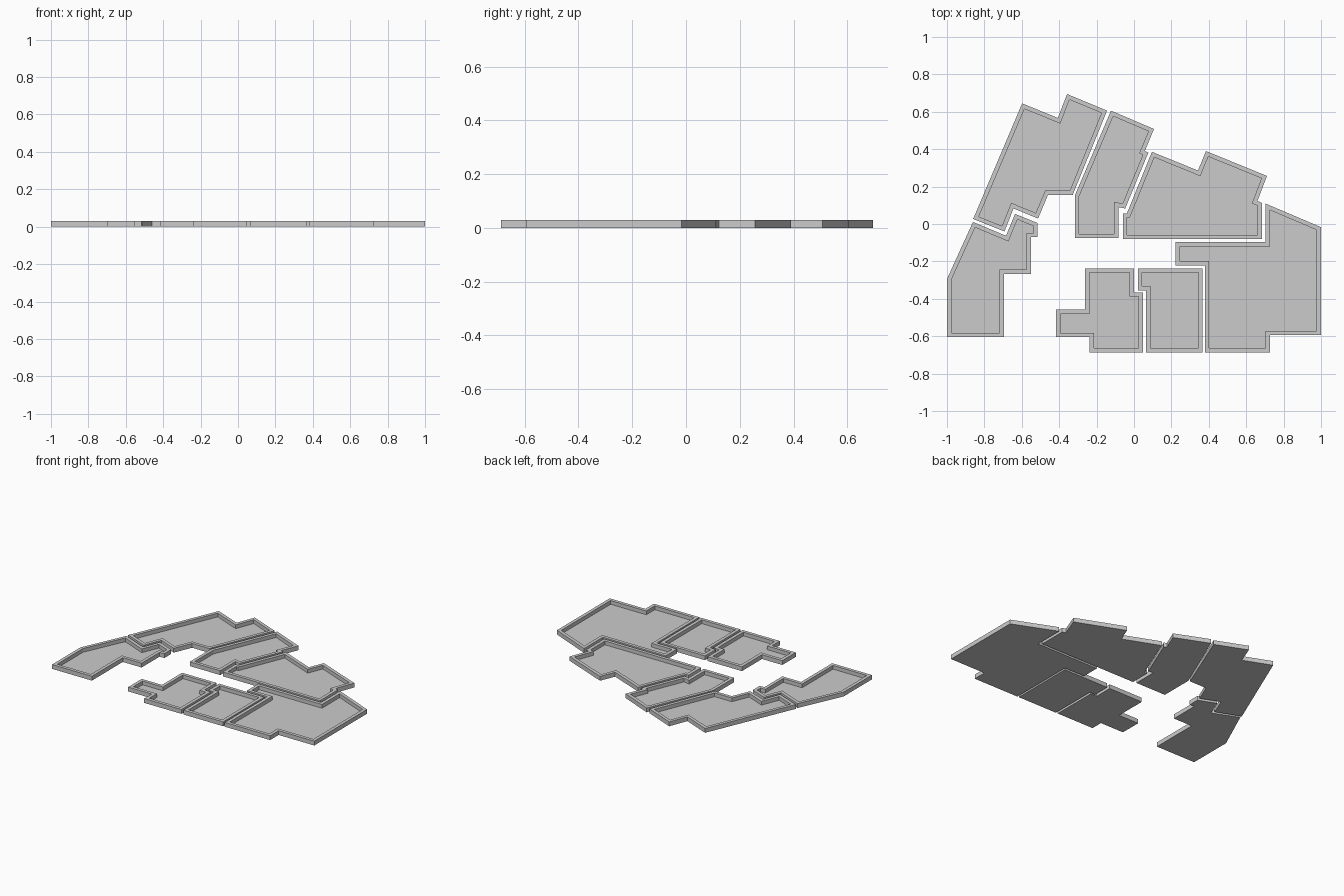
import bpy
import bmesh
from mathutils import Vector

WALL_H = 0.03     # total tray height
FLOOR_H = 0.004   # floor slab thickness
WALL_T = 0.023    # wall thickness


def inset(pts, d):
    """Mitred inward offset of a counter-clockwise outline."""
    out = []
    for i, p in enumerate(pts):
        a = (p - pts[i - 1]).normalized()
        b = (pts[(i + 1) % len(pts)] - p).normalized()
        na, nb = Vector((-a.y, a.x)), Vector((-b.y, b.x))
        out.append(p + (na + nb) * d / (1 + na.dot(nb)))
    return out


def room(name, outline):
    """Shallow open tray: floor slab with a low wall around its edge."""
    pts = [Vector(p) for p in outline]
    n = len(pts)
    area = sum(pts[i - 1].cross(pts[i]) for i in range(n))
    if area < 0:
        pts.reverse()
    inner = inset(pts, WALL_T)
    bm = bmesh.new()
    loops = [[bm.verts.new((p.x, p.y, z)) for p in ring]
             for ring, z in ((pts, 0), (pts, WALL_H), (inner, WALL_H), (inner, FLOOR_H))]
    for low, high in zip(loops, loops[1:]):
        for i in range(n):
            j = (i + 1) % n
            bm.faces.new((low[i], low[j], high[j], high[i]))
    bm.faces.new(loops[0][::-1])
    bm.faces.new(loops[-1])
    bmesh.ops.recalc_face_normals(bm, faces=bm.faces)
    me = bpy.data.meshes.new(name)
    bm.to_mesh(me)
    bm.free()
    bpy.context.collection.objects.link(bpy.data.objects.new(name, me))


# Left wing, west side
room("west_room", [(-0.861, 0.011), (-0.684, -0.063), (-0.636, 0.054), (-0.515, 0.005),
                   (-0.515, -0.07), (-0.551, -0.07), (-0.551, -0.267), (-0.695, -0.267),
                   (-0.695, -0.605), (-1.0, -0.605), (-1.0, -0.294)])
# Slanted rooms along the back
room("northwest_room", [(-0.598, 0.645), (-0.407, 0.567), (-0.358, 0.695), (-0.144, 0.606),
                        (-0.328, 0.155), (-0.46, 0.155), (-0.513, 0.029), (-0.644, 0.083),
                        (-0.693, -0.04), (-0.86, 0.027)])
room("north_room", [(-0.123, 0.606), (0.107, 0.508), (0.058, 0.39), (0.077, 0.382),
                    (-0.047, 0.083), (-0.083, 0.09), (-0.083, -0.076), (-0.316, -0.076),
                    (-0.316, 0.153)])
room("northeast_room", [(0.096, 0.386), (0.342, 0.286), (0.385, 0.39), (0.711, 0.257),
                        (0.66, 0.123), (0.684, 0.113), (0.684, -0.081), (-0.06, -0.081),
                        (-0.06, 0.057), (-0.038, 0.057)])
# Large east room with a short corridor arm
room("east_room", [(0.704, 0.109), (1.0, -0.017), (1.0, -0.594), (0.727, -0.594),
                   (0.727, -0.687), (0.379, -0.687), (0.379, -0.221), (0.223, -0.221),
                   (0.223, -0.097), (0.704, -0.097)])
# Two interlocking front rooms
room("south_room", [(0.021, -0.237), (0.367, -0.237), (0.367, -0.687), (0.064, -0.687),
                    (0.064, -0.355), (0.021, -0.355)])
room("southwest_room", [(-0.262, -0.237), (0.0, -0.237), (0.0, -0.365), (0.048, -0.365),
                        (0.048, -0.687), (-0.237, -0.687), (-0.237, -0.605), (-0.417, -0.605),
                        (-0.417, -0.457), (-0.262, -0.457)])
